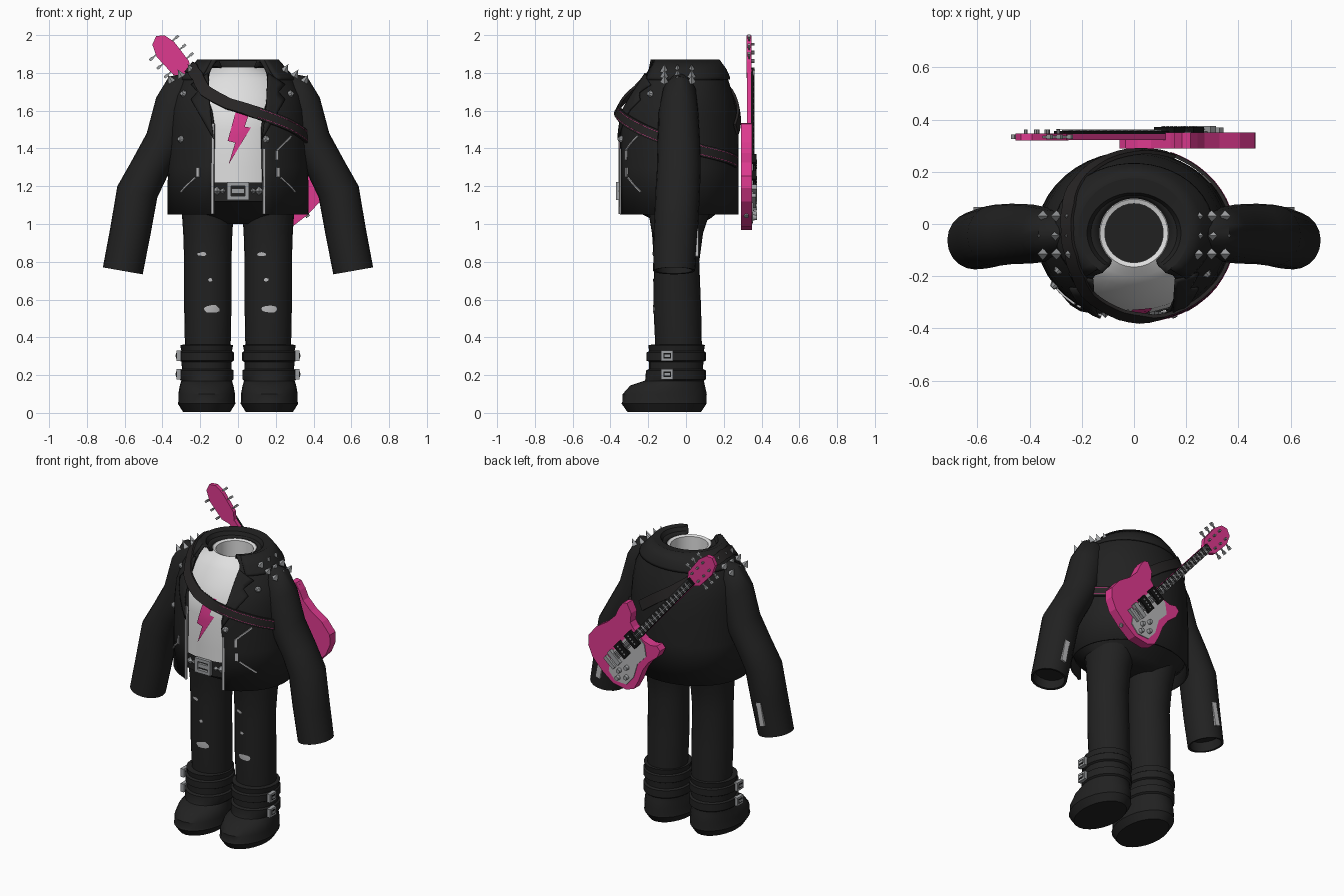
import bpy, bmesh, random
from math import sin, cos, pi, radians, acos, sqrt
from mathutils import Vector, Matrix

random.seed(4)
cube = bpy.data.objects.get("Cube")
if cube:
    bpy.data.objects.remove(cube)


def material(name, r, g, b):
    m = bpy.data.materials.new(name)
    m.use_nodes = True
    m.diffuse_color = (r, g, b, 1)
    m.node_tree.nodes["Principled BSDF"].inputs["Base Color"].default_value = (r, g, b, 1)
    return m


BLACK = material("black cloth", .0155, .0155, .0155)
STRAP = material("strap leather", .02, .018, .018)
INK = material("deep black", .006, .006, .006)
WHITE = material("shirt white", .74, .74, .74)
PINK = material("hot pink", .73, .042, .275)
STEEL = material("steel", .34, .35, .36)
PALE = material("pale grey", .48, .48, .49)


def finish(name, bm, mat, solid=0, angle=35):
    me = bpy.data.meshes.new(name)
    bm.to_mesh(me)
    bm.free()
    ob = bpy.data.objects.new(name, me)
    bpy.context.collection.objects.link(ob)
    me.materials.append(mat)
    if solid:
        mod = ob.modifiers.new("thickness", 'SOLIDIFY')
        mod.thickness, mod.offset = solid, -1
    if angle:
        bpy.ops.object.select_all(action='DESELECT')
        ob.select_set(True)
        bpy.context.view_layer.objects.active = ob
        bpy.ops.object.shade_smooth_by_angle(angle=radians(angle))
    return ob


def ring(c, rx, ry, tilt=0, n=32, a0=0, a1=2 * pi):
    full = a1 - a0 > 6.28
    ang = [a0 + (a1 - a0) * i / (n if full else n - 1) for i in range(n)]
    return [Vector(c) + Vector((rx * cos(a) * cos(tilt), ry * sin(a), rx * cos(a) * sin(tilt))) for a in ang]


def loft(name, mat, rings, closed=True, caps=(0, 0), solid=0, angle=35):
    bm = bmesh.new()
    rows = [[bm.verts.new(p) for p in r] for r in rings]
    n = len(rows[0])
    for a, b in zip(rows, rows[1:]):
        for j in range(n if closed else n - 1):
            k = (j + 1) % n
            bm.faces.new((a[j], a[k], b[k], b[j]))
    for cap, r in zip(caps, (rows[0][::-1], rows[-1])):
        if cap:
            bm.faces.new(r)
    if all(caps):
        bmesh.ops.recalc_face_normals(bm, faces=bm.faces)
    return finish(name, bm, mat, solid, angle)


def box(name, mat, c, size, rot=None):
    bm = bmesh.new()
    bmesh.ops.create_cube(bm, size=1, matrix=Matrix.Translation(c) @ (rot or Matrix()) @ Matrix.Diagonal((*size, 1)))
    return finish(name, bm, mat, angle=0)


def cone(name, mat, c, direction, r1, r2, depth, n=4):
    bm = bmesh.new()
    rot = Vector((0, 0, 1)).rotation_difference(Vector(direction)).to_matrix().to_4x4()
    bmesh.ops.create_cone(bm, cap_ends=True, segments=n, radius1=r1, radius2=r2, depth=depth,
                          matrix=Matrix.Translation(c) @ rot)
    return finish(name, bm, mat, angle=35 if n > 4 else 0)


# Cross-sections: height, half width, front y, back y
TORSO = [(1.05, .375, -.37, .28), (1.3, .372, -.37, .28), (1.5, .365, -.37, .278), (1.6, .357, -.357, .268),
         (1.68, .34, -.313, .25), (1.77, .295, -.262, .222), (1.82, .25, -.242, .205), (1.87, .212, -.222, .175)]
LEG = [(.3, .12, -.16, .085), (.55, .125, -.172, .08), (.8, .125, -.17, .07), (.95, .13, -.18, .09), (1.07, .138, -.2, .13)]
BOOT = [(.005, .125, -.31, .08), (.05, .153, -.342, .11), (.06, .15, -.335, .108), (.1, .15, -.335, .11),
        (.145, .142, -.295, .1), (.17, .134, -.22, .095), (.178, .143, -.215, .105), (.225, .143, -.212, .105),
        (.232, .131, -.195, .09), (.27, .133, -.195, .092), (.277, .144, -.21, .105), (.32, .144, -.21, .105),
        (.327, .134, -.195, .095), (.36, .14, -.2, .1), (.362, .11, -.16, .08)]


def section(rows, z):
    for a, b in zip(rows, rows[1:]):
        if z <= b[0]:
            break
    t = max(0, min(1, (z - a[0]) / (b[0] - a[0])))
    rx, y0, y1 = [p + (q - p) * t for p, q in zip(a[1:], b[1:])]
    return rx, (y1 - y0) / 2, (y0 + y1) / 2


def rings_of(rows, cx=0, inset=0, n=32):
    return [ring((cx, (r[2] + r[3]) / 2, r[0]), r[1] - inset, (r[3] - r[2]) / 2 - inset, n=n) for r in rows]


def skin(a, z, off=0):
    rx, ry, cy = section(TORSO, z)
    return Vector(((rx + off) * cos(a), cy + (ry + off) * sin(a), z))


def on_front(x, z):
    return -acos(max(-1, min(1, x / section(TORSO, z)[0]))), z


def ribbon(name, mat, path, w0, w1, lo, hi):
    """Band lying on the torso along (angle, height) points."""
    pts = []
    for (a, z), (b, y) in zip(path, path[1:]):
        pts += [(a + (b - a) * i / 4, z + (y - z) * i / 4) for i in range(4)]
    pts.append(path[-1])
    out = []
    for i, (a, z) in enumerate(pts):
        t = (skin(*pts[min(i + 1, len(pts) - 1)]) - skin(*pts[max(i - 1, 0)])).normalized()
        n = (skin(a + .02, z) - skin(a - .02, z)).cross(skin(a, z + .01) - skin(a, z - .01)).normalized()
        w, p = n.cross(t).normalized(), skin(a, z)
        out.append([p + w * w0 + n * lo, p + w * w1 + n * lo, p + w * w1 + n * hi, p + w * w0 + n * hi])
    return loft(name, mat, out, caps=(1, 1))


def patch(name, mat, pts, rows, cx=0, off=.006, solid=0):
    """Flat outline pressed onto the front of a lofted body."""
    bm = bmesh.new()
    f = bm.faces.new([bm.verts.new((x, 0, z)) for x, z in pts])
    f.normal_update()
    if f.normal.y > 0:
        f.normal_flip()
    bmesh.ops.triangulate(bm, faces=bm.faces)
    bmesh.ops.subdivide_edges(bm, edges=bm.edges, cuts=3, use_grid_fill=True)
    for v in bm.verts:
        rx, ry, cy = section(rows, v.co.z)
        v.co.y = cy - ry * sqrt(max(0, 1 - ((v.co.x - cx) / rx) ** 2)) - off
    return finish(name, bm, mat, solid)


# Shirt with neck hole, hips and belt
shirt = rings_of([(1.13, .375, -.37, .28)] + TORSO[1:6], inset=.026)
shirt += rings_of([(1.805, .19, -.2, .13), (1.832, .13, -.165, .095), (1.825, .112, -.148, .078), (1.6, .112, -.148, .078)])
loft("shirt", WHITE, shirt)
loft("hips", BLACK, rings_of([(1.0, .25, -.13, .08), (1.03, .285, -.19, .13), (1.07, .31, -.27, .18), (1.125, .354, -.349, .259)]), caps=(1, 1))
loft("belt", BLACK, rings_of([(z, .375, -.37, .28) for z in (1.12, 1.22)], inset=.018))
patch("shirt_bolt", PINK, [(-.005, 1.62), (.07, 1.62), (.035, 1.515), (.068, 1.51), (-.05, 1.315), (-.015, 1.43), (-.055, 1.44)],
      TORSO, off=-.019)
for z in (1.138, 1.212):
    box("buckle_bar", STEEL, (0, -.36, z), (.114, .02, .02))
for x in (-.047, .047):
    box("buckle_side", STEEL, (x, -.36, 1.175), (.02, .02, .08))
box("buckle_prong", STEEL, (0, -.358, 1.175), (.07, .016, .026))
for x in (-.11, -.078, .078, .11):
    cone("belt_stud", STEEL, (x, -.347, 1.175), (0, -1, 0), .025, 0, .025)

# Jacket, open at the front
GAP = [.135, .13, .125, .14, .165, .165, .15, .12, .1, .09, .085]
coat = []
for (z, rx, y0, y1), g in zip(TORSO + [(1.865, .18, -.19, .12), (1.842, .165, -.18, .11), (1.836, .133, -.168, .098)], GAP):
    h = pi / 2 - acos(g / rx)
    coat.append(ring((0, (y0 + y1) / 2, z), rx, (y1 - y0) / 2, n=40, a0=-pi / 2 + h, a1=1.5 * pi - h))
loft("jacket", BLACK, coat, closed=False, solid=.012)
flap = []
for z, off in ((1.765, .01), (1.78, .014), (1.82, .01), (1.872, .002)):
    rx, ry, cy = section(TORSO, z)
    flap.append(ring((0, cy, z), rx + off, ry + off, n=36, a0=-.85, a1=pi + .85))
loft("collar", BLACK, flap, closed=False, solid=.012)
for s in (1, -1):
    patch("lapel", BLACK, [(s * x, z) for x, z in ((.16, 1.8), (.25, 1.74), (.215, 1.7), (.25, 1.66), (.13, 1.45), (.15, 1.6))],
          TORSO, off=.014, solid=.01)


# Zips, pockets and jacket studs
def front_line(name, pts, w):
    ribbon(name, PALE, [on_front(*p) for p in pts], -w, w, -.004, .007)


front_line("right_zip", [(-.133, 1.052), (-.133, 1.3), (-.13, 1.53)], .007)
front_line("left_zip", [(.138, 1.052), (.138, 1.25), (.136, 1.4)], .007)
for s in (1, -1):
    front_line("pocket_pull", [(s * .21, 1.25), (s * .21, 1.3)], .009)
    front_line("pocket_zip", [(s * .225, 1.245), (s * .3, 1.17)], .004)
front_line("chest_zip", [(.205, 1.39), (.235, 1.42), (.28, 1.465)], .004)
front_line("chest_pull", [(.205, 1.34), (.205, 1.39)], .008)
for x, z in ((-.285, 1.69), (.275, 1.69), (-.3, 1.45), (.15, 1.45)):
    p = skin(*on_front(x, z), .01)
    cone("jacket_stud", STEEL, p, (x, -.3, .05), .02, .01, .016, 8)

# Sleeves, sleeve zips and shoulder spikes
ARM = [(.25, -.035, 1.73, .075, .06, 62), (.295, -.035, 1.69, .115, .09, 52), (.34, -.04, 1.59, .122, .105, 40),
       (.39, -.038, 1.43, .106, .113, 28), (.47, -.038, 1.29, .103, .116, 25), (.533, -.044, 1.17, .11, .118, 16),
       (.57, -.054, .96, .108, .117, 10), (.61, -.063, .752, .107, .111, 10), (.61, -.063, .754, .094, .097, 10),
       (.6, -.06, .81, .092, .095, 10)]
for s, side in ((1, "left"), (-1, "right")):
    loft(side + "_sleeve", BLACK, [ring((s * x, y, z), a, b, s * radians(t), 20)
         for x, y, z, a, b, t in ARM], caps=(1, 1), angle=45)
    box(side + "_sleeve_zip", PALE, (s * .584, .058, .9), (.034, .014, .15), Matrix.Rotation(-s * .19, 4, 'Y'))
    for x, z in ((.255, 1.827), (.308, 1.798), (.36, 1.77)):
        for y in (-.115, -.045, .03):
            cone("shoulder_spike", STEEL, (s * x, y, z), (s * .5, 0, .87), .023, 0, .045)

# Trousers with torn knees
for s, side, tears in ((1, "left", (.125, .15, .167)), (-1, "right", (-.19, -.147, -.14))):
    loft(side + "_leg", BLACK, rings_of(LEG, s * .16, n=24), caps=(1, 1))
    for x, z, w, h in zip(tears, (.84, .705, .55), (.026, .012, .046), (.011, .011, .023)):
        tear = [(x + w * cos(a * pi / 6) * random.uniform(.85, 1.1), z + h * sin(a * pi / 6) * random.uniform(.7, 1.1))
                for a in range(12)]
        patch("knee_tear", PALE, tear, LEG, s * .16, .004)
    # Boot with two strapped buckles
    loft(side + "_boot", BLACK, rings_of(BOOT, s * .166, n=24), caps=(1, 1))
    for z in (.205, .303):
        box("boot_buckle", STEEL, (s * .314, -.1, z), (.024, .064, .054))
        box("boot_buckle_hole", INK, (s * .323, -.1, z), (.008, .04, .03))
        box("boot_buckle_prong", STEEL, (s * .326, -.1, z), (.008, .03, .014))

# Guitar strap with stitched edges
STRAP_PATH = [(68, 1.5), (85, 1.58), (110, 1.68), (135, 1.765), (158, 1.81), (180, 1.825), (205, 1.815), (225, 1.775),
              (239, 1.7), (262, 1.63), (287, 1.585), (313, 1.53), (340, 1.47), (360, 1.425), (385, 1.385), (410, 1.355), (428, 1.33)]
path = [(radians(a), z) for a, z in STRAP_PATH]
ribbon("strap", STRAP, path, -.032, .032, .004, .018)
for w in (-.022, .022):
    ribbon("strap_stitch", PINK, path[10:], w - .001, w + .001, .016, .0195)


# Guitar: u runs to the head, v across, y is depth
def g(u, v, y):
    return Vector((.2 - .65 * u + .76 * v, y, 1.24 + .76 * u + .65 * v))


def slab(name, mat, pts, y0, y1):
    return loft(name, mat, [[g(u, v, y) for u, v in pts] for y in (y0, y1)], caps=(1, 1), angle=0)


def bar(name, mat, u, v, du, dv, y0, y1):
    return slab(name, mat, [(u - du, v - dv), (u + du, v - dv), (u + du, v + dv), (u - du, v + dv)], y0, y1)


slab("guitar_body", PINK, [(-.255, 0), (-.245, .1), (-.21, .17), (-.16, .21), (-.07, .212), (.02, .185), (.1, .178), (.16, .195),
     (.21, .2), (.235, .18), (.21, .12), (.16, .085), (.15, .05), (.15, -.05), (.17, -.1), (.205, -.13), (.2, -.165),
     (.15, -.18), (.07, -.165), (0, -.172), (-.08, -.2), (-.15, -.215), (-.2, -.185), (-.25, -.1)], .29, .35)
slab("pickguard", PALE, [(-.21, -.03), (-.1, .035), (.1, .04), (.14, .0), (.14, -.07), (.09, -.13), (.0, -.125),
     (-.09, -.165), (-.17, -.165), (-.22, -.1)], .348, .355)
bar("guitar_neck", PINK, .44, 0, .31, .025, .322, .345)
bar("fretboard", INK, .44, 0, .31, .025, .345, .357)
slab("guitar_head", PINK, [(.72, -.022), (.77, -.055), (.9, -.06), (.965, -.035), (.985, .01), (.96, .045), (.9, .062), (.77, .055), (.72, .022)],
     .32, .346)
for i in range(14):
    bar("fret", STEEL, .18 + .04 * i, 0, .005, .024, .356, .36)
for i in range(6):
    bar("string", STEEL, .31, -.02 + .008 * i, .43, .0024, .362, .364)
for u in (.1, -.015):
    bar("pickup", INK, u, 0, .03, .05, .35, .372)
    for v in (-.03, -.01, .01, .03):
        cone("pickup_pole", STEEL, g(u, v, .372), (0, 1, 0), .006, .006, .006, 8)
bar("bridge", STEEL, -.1, 0, .016, .05, .35, .375)
bar("tailpiece", STEEL, -.155, 0, .012, .045, .35, .37)
for u, v in ((-.08, -.095), (-.14, -.075), (-.13, -.135), (-.185, -.1)):
    cone("knob", STEEL, g(u, v, .363), (0, 1, 0), .016, .013, .025, 12)
for i in range(3):
    for s in (1, -1):
        u = .79 + .06 * i
        bar("tuner_shaft", STEEL, u, s * .07, .004, .02, .33, .338)
        bar("tuner_key", STEEL, u, s * .09, .007, .01, .326, .342)
        cone("tuner_post", STEEL, g(u, s * .03, .35), (0, 1, 0), .007, .007, .025, 8)
for u, v in ((.19, .18), (-.25, 0)):
    cone("strap_button", STEEL, g(u, v, .32), g(u, v, 0) - g(0, 0, 0), .012, .012, .03, 8)
